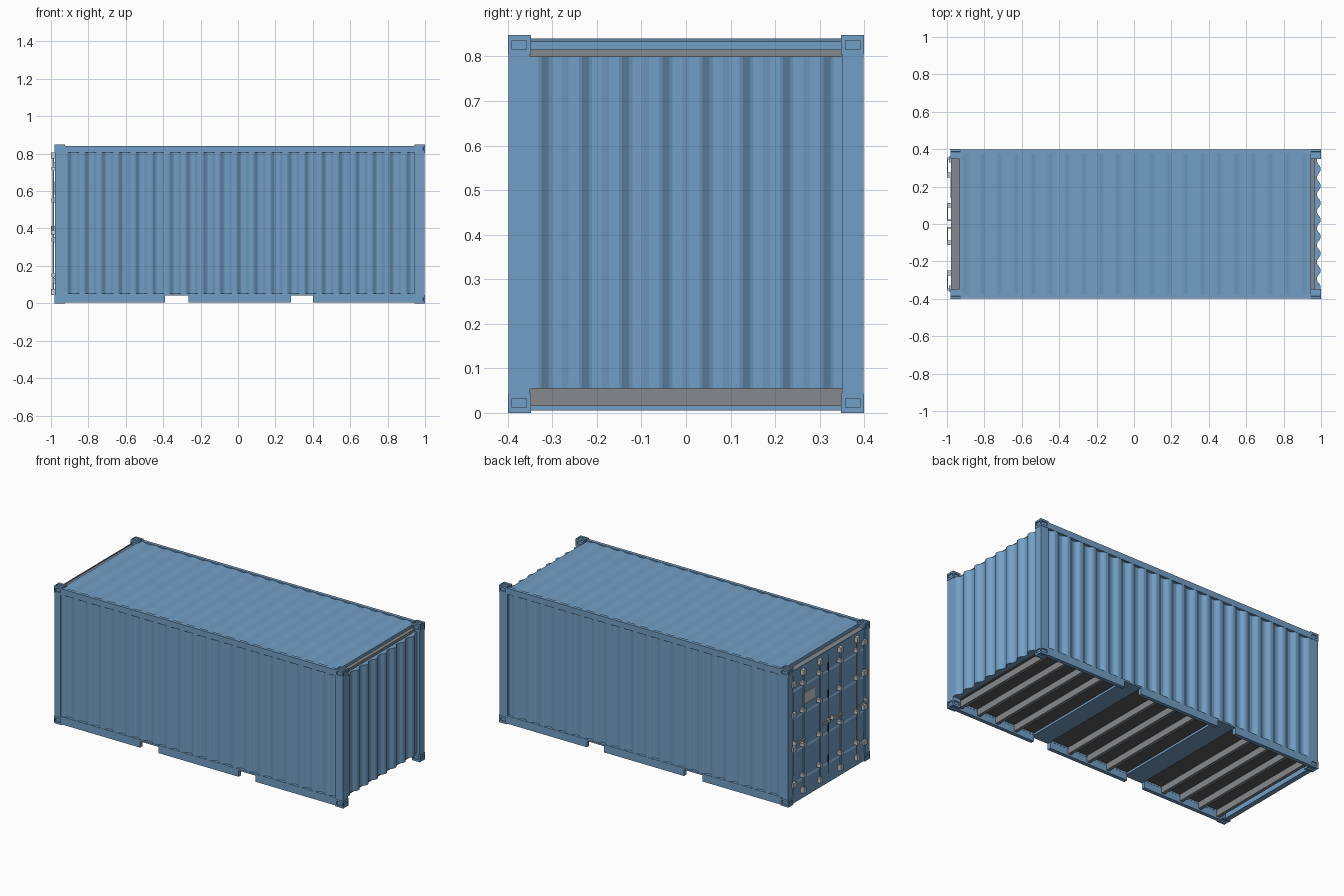
import bpy, bmesh, math

if "Cube" in bpy.data.objects:
    bpy.data.objects.remove(bpy.data.objects["Cube"])

def material(name, rgb):
    m = bpy.data.materials.new(name)
    m.diffuse_color = (*rgb, 1)
    m.use_nodes = True
    m.node_tree.nodes["Principled BSDF"].inputs["Base Color"].default_value = m.diffuse_color
    return m

BLUE = material("container_blue", (0.17, 0.345, 0.56))
GREY = material("frame_grey", (0.24, 0.25, 0.265))
STEEL = material("hardware_grey", (0.56, 0.575, 0.60))
DARK = material("floor_charcoal", (0.105, 0.107, 0.112))
BLACK = material("gasket_black", (0.02, 0.02, 0.022))

def finish(name, bm, mat):
    bmesh.ops.recalc_face_normals(bm, faces=bm.faces)
    me = bpy.data.meshes.new(name)
    bm.to_mesh(me)
    bm.free()
    me.materials.append(mat)
    ob = bpy.data.objects.new(name, me)
    bpy.context.collection.objects.link(ob)
    return ob

def add_box(bm, x0, x1, y0, y1, z0, z1):
    r = bmesh.ops.create_cube(bm, size=1)
    for v in r["verts"]:
        v.co = (x1 if v.co.x > 0 else x0, y1 if v.co.y > 0 else y0, z1 if v.co.z > 0 else z0)

def boxes(name, items, mat):
    bm = bmesh.new()
    for b in items:
        add_box(bm, *b)
    return finish(name, bm, mat)

def prism(name, pts, axis, a, b, mat):
    """Extrude a 2D outline from a to b along an axis."""
    put = {"x": lambda u, v, w: (w, u, v), "y": lambda u, v, w: (u, w, v),
           "z": lambda u, v, w: (u, v, w)}[axis]
    bm = bmesh.new()
    lo = [bm.verts.new(put(u, v, a)) for u, v in pts]
    hi = [bm.verts.new(put(u, v, b)) for u, v in pts]
    n = len(pts)
    bm.faces.new(lo)
    bm.faces.new(hi)
    for i in range(n):
        bm.faces.new((lo[i], lo[(i + 1) % n], hi[(i + 1) % n], hi[i]))
    return finish(name, bm, mat)

def wave(s, e, quarters, out, inner, back, cut=0.16):
    """Trapezoid corrugation outline with softened corners."""
    q = (e - s) / quarters
    raw = [(s + k * q, out if k % 4 < 2 else inner) for k in range(quarters + 1)]
    pts = [raw[0]]
    for p, c, n in zip(raw, raw[1:], raw[2:]):
        for o in (p, n):
            pts.append((c[0] + (o[0] - c[0]) * cut, c[1] + (o[1] - c[1]) * cut))
    return pts + [raw[-1], (e, back), (s, back)]

def mirror_y(b):
    return (b[0], b[1], -b[3], -b[2], b[4], b[5])

def both(items):
    return items + [mirror_y(b) for b in items]

XL, XR = -0.934, 0.944          # inner edges of the corner posts

# corrugated walls and roof
for name, s in (("front_side_wall", -1), ("back_side_wall", 1)):
    prism(name, wave(XL, XR, 83, s * 0.397, s * 0.380, s * 0.374), "z", 0.045, 0.81, BLUE)
end = [(x, y) for y, x in wave(-0.35, 0.35, 31, 0.997, 0.979, 0.955)]
prism("end_wall", end, "z", 0.055, 0.80, BLUE)
prism("roof", wave(XL, XR, 83, 0.840, 0.834, 0.815), "y", -0.38, 0.38, BLUE)

# corner posts
boxes("corner_posts", both([(-0.978, XL, 0.35, 0.398, 0.04, 0.81),
                            (XR, 0.998, 0.35, 0.398, 0.04, 0.81)]), BLUE)

# corner castings with straight recessed slots on every face
bm = bmesh.new()
for x0, x1 in ((-0.98, -0.925), (0.945, 1.0)):
    for y0 in (-0.4, 0.348):
        for z0, z1 in ((0, 0.044), (0.804, 0.848)):
            add_box(bm, x0, x1, y0, y0 + 0.052, z0, z1)
bmesh.ops.recalc_face_normals(bm, faces=bm.faces)
slots = list(bm.faces)
bmesh.ops.inset_individual(bm, faces=slots, thickness=0.0135)
for f in slots:
    c = f.calc_center_median()
    flat = abs(f.normal.z) > 0.5
    for v in f.verts:
        if flat:
            v.co.x = c.x + (v.co.x - c.x) * 1.4
            v.co.y = c.y + (v.co.y - c.y) * 0.75
        else:
            v.co.z = c.z + (v.co.z - c.z) * 0.8
bmesh.ops.inset_individual(bm, faces=slots, thickness=0.0003)
for f in slots:
    f.normal_update()
    n = f.normal.copy()
    for v in f.verts:
        v.co -= n * 0.008
finish("corner_castings", bm, BLUE)

# top rails, and bottom rails notched for the fork pockets
boxes("top_rails", both([(-0.93, 0.95, 0.378, 0.398, 0.805, 0.842)]), BLUE)
POCKETS = ((-0.39, -0.265), (0.283, 0.40))
edges = [-0.93, *POCKETS[0], *POCKETS[1], 0.95]
rail = []
for i in range(5):
    rail.append((edges[i], edges[i + 1], 0.375, 0.398, 0.042 if i % 2 else 0.004, 0.052))
boxes("bottom_rails", both(rail), BLUE)

# fork pocket ceilings
boxes("fork_pockets", [(a, b, -0.376, 0.376, 0.042, 0.057) for a, b in POCKETS], BLUE)

# floor and cross members
boxes("floor", [(-0.94, 0.955, -0.376, 0.376, 0.055, 0.063)], DARK)
cross = []
for a, b, n in ((-0.915, -0.39, 4), (-0.265, 0.283, 3), (0.925, 0.40, 4)):
    for i in range(n):
        c = a + (b - a) * (i / 4 if n == 4 else (i + 1) / 4)
        cross.append((c - 0.01, c + 0.01, -0.376, 0.376, 0.015, 0.056))
boxes("cross_members", cross, GREY)

# end frames: grey headers behind a blue fascia, blue door sill
boxes("end_header", [(0.92, 0.966, -0.35, 0.35, 0.79, 0.816)], GREY)
boxes("door_header", [(-0.974, -0.93, -0.35, 0.35, 0.795, 0.818)], GREY)
boxes("door_fascia", [(-0.978, -0.974, -0.35, 0.35, 0.797, 0.824)], BLUE)
boxes("door_sill", [(-0.977, -0.945, -0.35, 0.35, 0.005, 0.055)], BLUE)

# doors with shallow horizontal grooves
face = [(-0.977, 0.055)]
for z in (0.15, 0.34, 0.55, 0.72):
    face += [(-0.977, z - 0.03), (-0.972, z - 0.02), (-0.972, z + 0.02), (-0.977, z + 0.03)]
face += [(-0.977, 0.797), (-0.95, 0.797), (-0.95, 0.055)]
prism("left_door", face, "y", 0.004, 0.345, BLUE)
prism("right_door", face, "y", -0.345, -0.004, BLUE)
boxes("door_gaskets", [(-0.976, -0.952, -0.004, 0.004, 0.055, 0.797)]
      + both([(-0.972, -0.952, 0.345, 0.35, 0.05, 0.797)]), BLACK)

# lock rods
bm = bmesh.new()
for y in (-0.262, -0.1, 0.1, 0.262):
    r = bmesh.ops.create_cone(bm, cap_ends=True, segments=10, radius1=0.005, radius2=0.005, depth=0.75)
    bmesh.ops.translate(bm, verts=r["verts"], vec=(-0.988, y, 0.425))
rods = finish("lock_rods", bm, STEEL)

# cams, rod guides, hinges and handles
hw = []
for y in (0.1, 0.262):
    for z in (0.06, 0.79):
        hw.append((-0.999, -0.972, y - 0.013, y + 0.013, z - 0.016, z + 0.016))
    for z in (0.15, 0.34, 0.55, 0.72):
        hw.append((-0.998, -0.968, y - 0.012, y + 0.012, z - 0.01, z + 0.01))
for z in (0.12, 0.34, 0.55, 0.74):
    hw.append((-0.988, -0.968, 0.328, 0.36, z - 0.015, z + 0.015))
for y0, y1, z in ((0.015, 0.1, 0.40), (0.262, 0.355, 0.38)):
    hw.append((-1.0, -0.995, y0, y1, z - 0.006, z + 0.006))
    far = y0 if y0 < 0.1 else y1 - 0.01
    hw.append((-1.0, -0.97, far, far + 0.01, z - 0.013, z + 0.013))
boxes("door_hardware", both(hw), STEEL)

# blank data plate
boxes("data_plate", [(-0.981, -0.9725, 0.14, 0.245, 0.58, 0.65)], STEEL)
